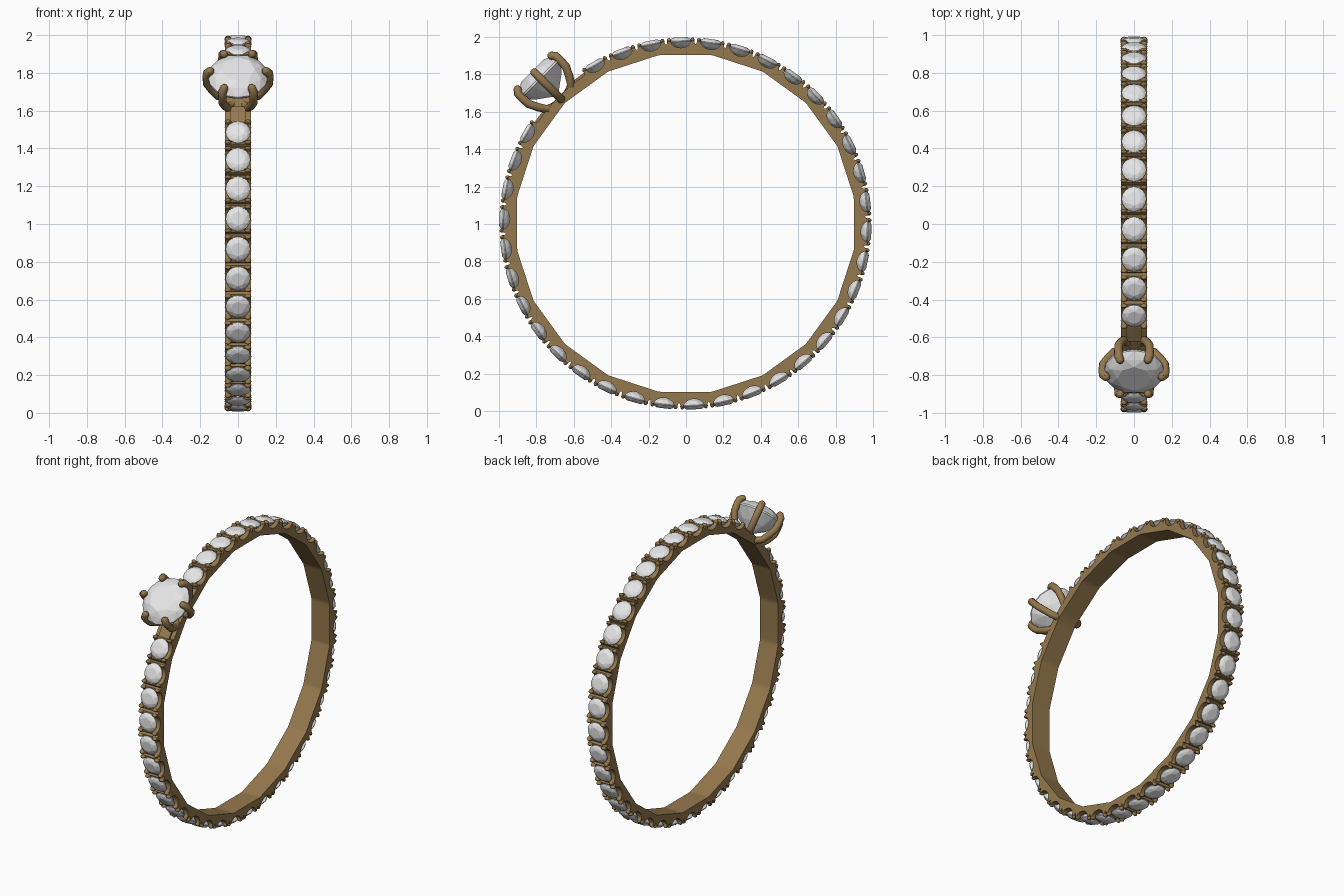
import bpy, bmesh, math
from mathutils import Matrix, Vector

if "Cube" in bpy.data.objects:
    bpy.data.objects.remove(bpy.data.objects["Cube"])

CEN = Vector((0, -0.003, 1.003))     # ring centre, ring axis along x
HEAD = 135.0                         # angle of the large stone, from +y
STEP, COUNT = 9.41, 36               # small stones
ANGLES = [HEAD + 15.35 + STEP * k for k in range(COUNT)]


def material(name, rgb):
    m = bpy.data.materials.new(name)
    m.diffuse_color = (*rgb, 1)
    m.use_nodes = True
    m.node_tree.nodes["Principled BSDF"].inputs["Base Color"].default_value = m.diffuse_color
    return m


GOLD = material("antique gold", (0.30, 0.19, 0.075))
WHITE = material("clear white stone", (0.80, 0.80, 0.81))


def frame(deg):
    """Local frame on the ring: x across, y tangent, z radially outward."""
    a = math.radians(deg)
    c, s = math.cos(a), math.sin(a)
    return Matrix(((1, 0, 0, CEN.x), (0, s, c, CEN.y), (0, -c, s, CEN.z), (0, 0, 0, 1)))


def finish(name, bm, mat, smooth=None):
    bmesh.ops.recalc_face_normals(bm, faces=bm.faces)
    me = bpy.data.meshes.new(name)
    bm.to_mesh(me)
    bm.free()
    me.materials.append(mat)
    ob = bpy.data.objects.new(name, me)
    bpy.context.collection.objects.link(ob)
    if smooth:
        bpy.ops.object.select_all(action='DESELECT')
        ob.select_set(True)
        bpy.context.view_layer.objects.active = ob
        bpy.ops.object.shade_smooth_by_angle(angle=math.radians(smooth))
    return ob


def add_stone(bm, mat, radius, rings):
    """Faceted round stone: hull of rings (radius factor, height, sides, turn)."""
    verts = []
    for f, h, n, turn in rings:
        for i in range(n):
            a = 2 * math.pi * (i + turn) / n
            verts.append(bm.verts.new(mat @ Vector((f * radius * math.cos(a), f * radius * math.sin(a), h))))
    bmesh.ops.convex_hull(bm, input=verts)


# Band: scalloped outer outline, polygonal bore, swept round the ring
def bore(deg):
    local = ((deg + 9) % 18) - 9
    return 0.90 / math.cos(math.radians(local))


scallop = [(s, 0.982 - 0.043 * math.sqrt(max(0, 1 - (s / 0.056) ** 2)))
           for s in (-0.056, -0.051, -0.04, -0.022, 0, 0.022, 0.04, 0.051, 0.056)]
cell = [(-0.0804, 0.958), (-0.071, 0.976), (-0.058, 0.976)] + scallop + [(0.058, 0.976), (0.071, 0.976)]
outline = [(a + math.degrees(s / 0.98), r) for a in ANGLES for s, r in cell]
last = ANGLES[-1] + STEP / 2
outline += [(last + (30.7 - STEP) * i / 6, 0.958) for i in range(6)]
corners = [(9 + 18 * i) % 360 for i in range(20)]

bm = bmesh.new()
loops = []
for deg, r in outline:
    m = frame(deg)
    loops.append([bm.verts.new(m @ Vector((x, 0, h)))
                  for x, h in ((-0.069, r), (0.069, r), (0.069, bore(deg)), (-0.069, bore(deg)))])
for i, a in enumerate(loops):
    b = loops[(i + 1) % len(loops)]
    for j in range(4):
        bm.faces.new((a[j], a[(j + 1) % 4], b[(j + 1) % 4], b[j]))
finish("band", bm, GOLD, 25)

# Small blocks on the plain band either side of the head
bm = bmesh.new()
for side in (-1, 1):
    bmesh.ops.create_cube(bm, size=1, matrix=frame(HEAD + side * 8.3) @ Matrix.Translation((0, 0, 0.955))
                          @ Matrix.Diagonal((0.08, 0.10, 0.03, 1)))
finish("shoulder_blocks", bm, GOLD)

# Small stones round the band
small = [(0.55, 0.995, 8, 0), (0.82, 0.988, 8, 0.5), (1, 0.977, 16, 0), (1, 0.972, 16, 0),
         (0.68, 0.951, 8, 0.5), (0.1, 0.936, 8, 0)]
bm = bmesh.new()
for a in ANGLES:
    add_stone(bm, frame(a), 0.066, small)
finish("band_stones", bm, WHITE)

# Four bead prongs holding each small stone
bm = bmesh.new()
for a in ANGLES:
    for sx in (-1, 1):
        for st in (-1, 1):
            m = frame(a) @ Matrix.Translation((sx * 0.053, st * 0.063, 0.978))
            bmesh.ops.create_uvsphere(bm, u_segments=8, v_segments=6, radius=1,
                                      matrix=m @ Matrix.Diagonal((0.018, 0.011, 0.015, 1)))
finish("bead_prongs", bm, GOLD, 60)

# Large centre stone
large = [(0.55, 1.155, 8, 0), (0.82, 1.135, 8, 0.5), (1, 1.104, 16, 0), (1, 1.094, 16, 0),
         (0.62, 1.03, 8, 0.5), (0.05, 0.97, 8, 0)]
bm = bmesh.new()
add_stone(bm, frame(HEAD), 0.16, large)
finish("centre_stone", bm, WHITE)

# Six claw prongs: round tube swept along a bent path, with ball tips
path = [(0.0, 0.935), (0.06, 0.938), (0.105, 0.955), (0.135, 0.995), (0.163, 1.045),
        (0.166, 1.09), (0.164, 1.125), (0.148, 1.14)]
TUBE, SIDES = 0.0225, 10
bm = bmesh.new()
for k in range(6):
    m = frame(HEAD) @ Matrix.Rotation(math.radians(60 * k), 4, 'Z')
    rows = []
    for i, (x, z) in enumerate(path):
        p, q = path[max(i - 1, 0)], path[min(i + 1, len(path) - 1)]
        d = Vector((q[0] - p[0], 0, q[1] - p[1])).normalized()
        n = Vector((d.z, 0, -d.x))
        rows.append([bm.verts.new(m @ (Vector((x, 0, z)) + TUBE * (
            n * math.cos(2 * math.pi * j / SIDES) + Vector((0, math.sin(2 * math.pi * j / SIDES), 0)))))
            for j in range(SIDES)])
    for a, b in zip(rows, rows[1:]):
        for j in range(SIDES):
            bm.faces.new((a[j], a[(j + 1) % SIDES], b[(j + 1) % SIDES], b[j]))
    bm.faces.new(rows[0])
    bm.faces.new(rows[-1])
    bmesh.ops.create_uvsphere(bm, u_segments=10, v_segments=8, radius=TUBE,
                              matrix=m @ Matrix.Translation((path[-1][0], 0, path[-1][1])))
finish("claw_prongs", bm, GOLD, 50)
